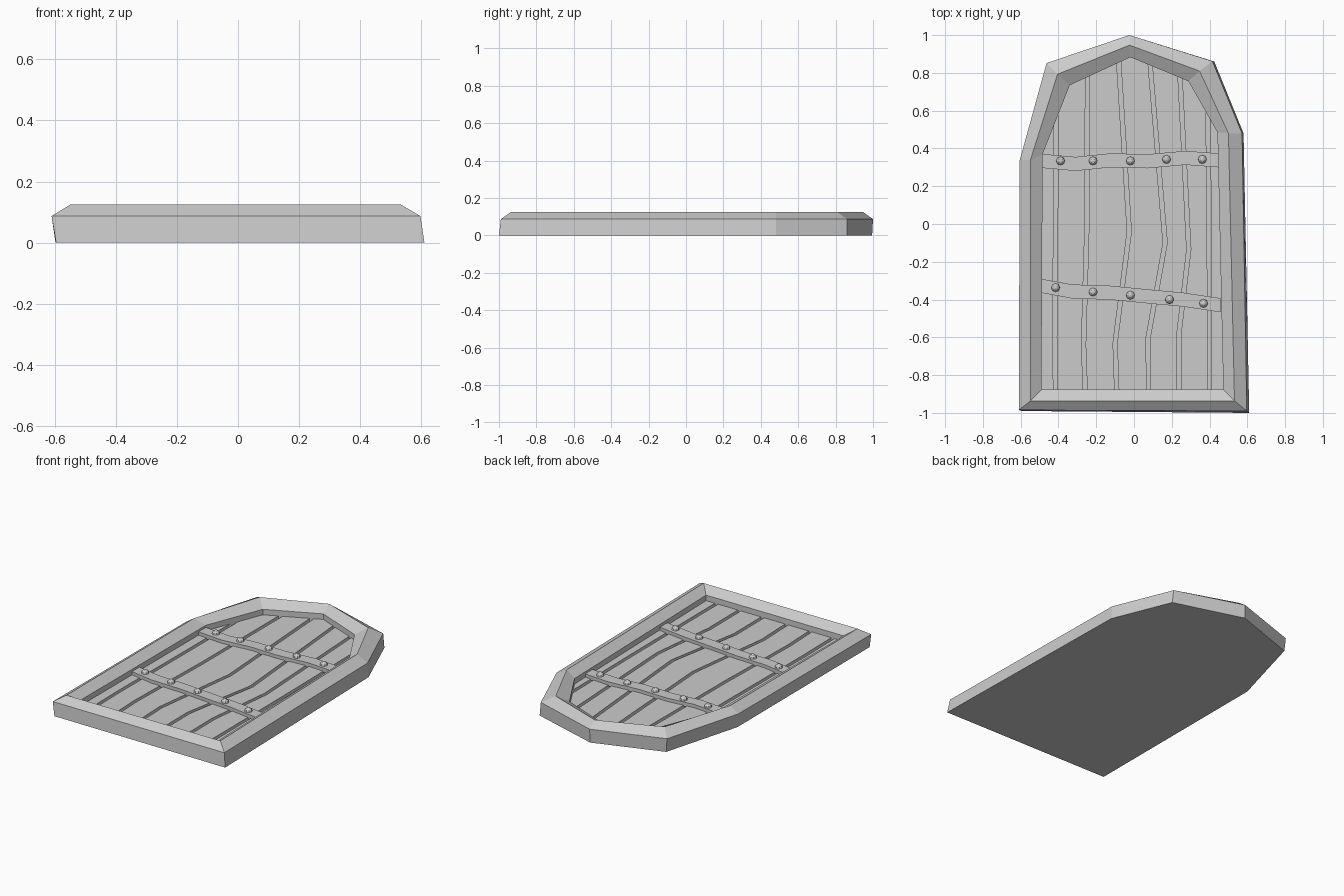
import bpy, bmesh
from mathutils import Matrix

if "Cube" in bpy.data.objects:
    bpy.data.objects.remove(bpy.data.objects["Cube"])


def finish(bm, name):
    bmesh.ops.recalc_face_normals(bm, faces=bm.faces)
    me = bpy.data.meshes.new(name)
    bm.to_mesh(me)
    bm.free()
    ob = bpy.data.objects.new(name, me)
    bpy.context.collection.objects.link(ob)
    return ob


def loft(name, rings):
    """Closed solid through rings of 3D points, capped at both ends."""
    bm = bmesh.new()
    loops = [[bm.verts.new(p) for p in r] for r in rings]
    n = len(loops[0])
    for a, b in zip(loops, loops[1:]):
        for i in range(n):
            j = (i + 1) % n
            bm.faces.new((a[i], a[j], b[j], b[i]))
    bm.faces.new(loops[0])
    bm.faces.new(loops[-1])
    return finish(bm, name)


def at_z(pts, z):
    return [(x, y, z) for x, y in pts]


# Frame: pointed-arch outline, ridged border and sunken floor
base = [(-.595, -.99), (.61, -1), (.58, .48), (.425, .86),
        (-.024, .995), (-.455, .848), (-.597, .337)]
outer = [(-.61, -.985), (.597, -.99), (.572, .48), (.415, .862),
         (-.024, 1), (-.463, .852), (-.605, .337)]
ridge = [(-.548, -.936), (.532, -.936), (.5, .48), (.347, .81),
         (-.024, .947), (-.405, .793), (-.548, .34)]
inner = [(-.49, -.877), (.473, -.877), (.442, .485), (.288, .756),
         (-.019, .883), (-.34, .735), (-.484, .369)]
loft("door_frame", [at_z(base, 0), at_z(outer, .087), at_z(ridge, .125),
                    at_z(inner, .087), at_z(inner, .025)])


# Planks: wavy seams, ends tucked under the frame
def arch_top(x):
    arch = ridge[2:][::-1]
    for (x0, y0), (x1, y1) in zip(arch, arch[1:]):
        if x0 <= x <= x1:
            return y0 + (y1 - y0) * (x - x0) / (x1 - x0)
    return .4


# each seam: x at bottom, lower bend, middle bend, top; then the two bend heights
seams = [(-.53, -.53, -.53, -.53, -.6, 0),
         (-.415, -.42, -.415, -.412, -.6, 0),
         (-.257, -.267, -.25, -.246, -.64, -.03),
         (-.09, -.1, -.025, -.085, -.63, -.04),
         (.077, .075, .165, .08, -.6, -.10),
         (.24, .238, .29, .24, -.58, -.135),
         (.4, .4, .398, .39, -.6, 0),
         (.51, .505, .495, .48, -.6, 0)]


def edge(s, dx):
    xs = [x + dx for x in s[:4]]
    return list(zip(xs, [-.92, s[4], s[5], arch_top(xs[3])]))


gap = .011
for i, (a, b) in enumerate(zip(seams, seams[1:])):
    poly = edge(a, gap) + edge(b, -gap)[::-1]
    loft(f"plank_{i + 1}", [at_z(poly, .015), at_z(poly, .052)])

# Iron straps with domed rivets
straps = {
    "upper": ([(-.488, .334), (-.31, .318), (-.124, .337), (.071, .332), (.272, .35), (.447, .337)],
              [(-.389, .334), (-.217, .334), (-.019, .334), (.172, .342), (.362, .342)]),
    "lower": ([(-.488, -.328), (-.33, -.357), (-.124, -.364), (.08, -.384), (.258, -.4), (.458, -.43)],
              [(-.415, -.337), (-.217, -.36), (-.019, -.377), (.188, -.4), (.368, -.42)])}
half, strap_top, r = .037, .073, .023
for label, (line, rivets) in straps.items():
    poly = [(x, y - half) for x, y in line] + [(x, y + half) for x, y in line[::-1]]
    loft(f"{label}_strap", [at_z(poly, .045), at_z(poly, strap_top)])
    bm = bmesh.new()
    for x, y in rivets:
        bmesh.ops.create_uvsphere(bm, u_segments=8, v_segments=6, radius=r,
                                  matrix=Matrix.Translation((x, y, strap_top)))
    finish(bm, f"{label}_rivets")
